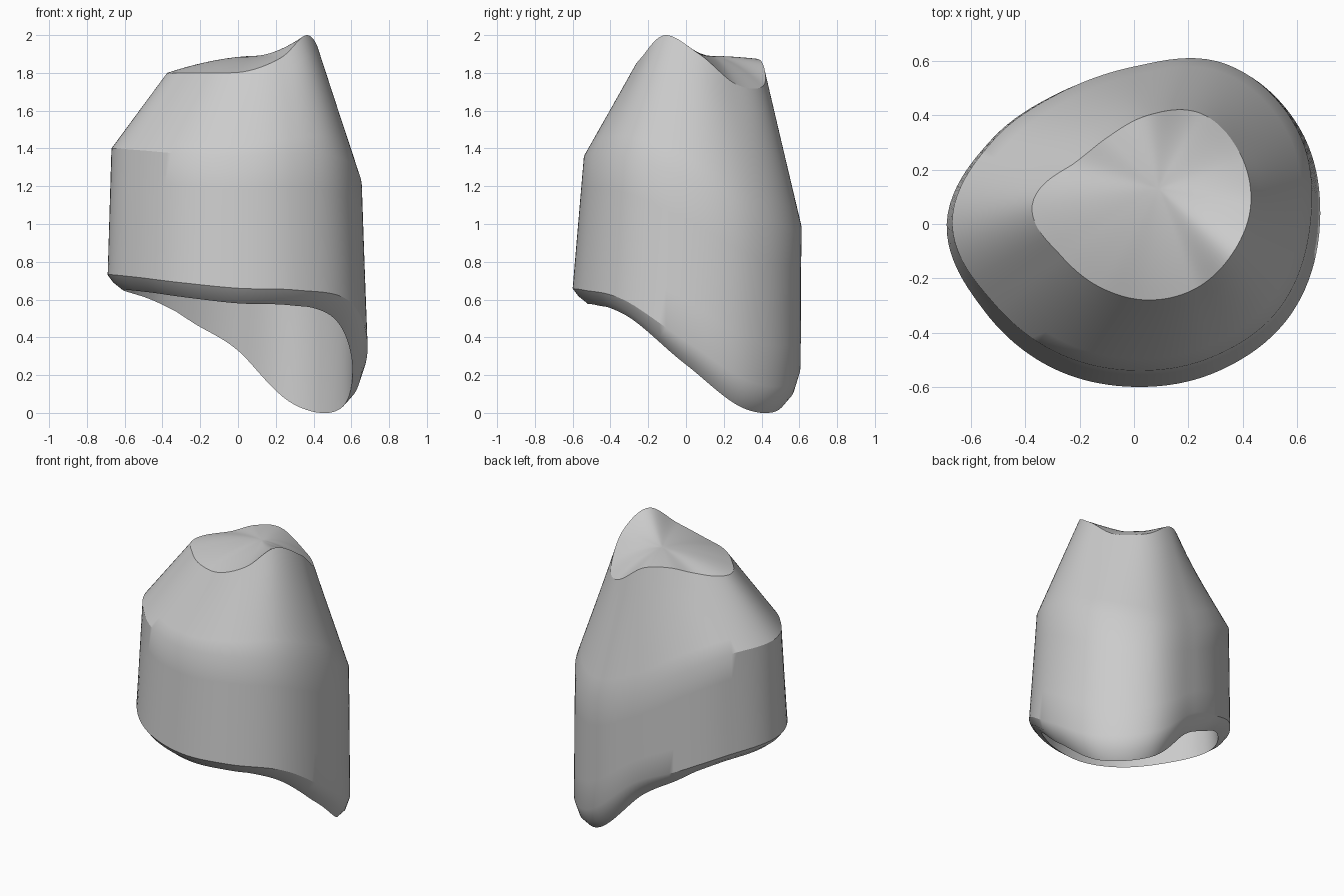
import bpy, bmesh, math
from mathutils import Vector

cube = bpy.data.objects.get("Cube")
if cube:
    bpy.data.objects.remove(cube)

SEGMENTS = 120


def periodic(values, angle):
    """Smooth closed interpolation of evenly spaced values around a circle."""
    count = len(values)
    pos = angle / math.tau * count
    i = int(pos)
    t = pos - i
    a, b, c, d = (values[(i + k) % count] for k in (-1, 0, 1, 2))
    return b + t / 2 * (c - a + t * (2*a - 5*b + 4*c - d + t * (3*(b - c) + d - a)))


def make_ring(radii, heights, centre=(0, 0)):
    ring = []
    for k in range(SEGMENTS):
        angle = math.tau * k / SEGMENTS
        radius = periodic(radii, angle)
        ring.append(Vector((centre[0] + radius * math.cos(angle),
                            centre[1] + radius * math.sin(angle),
                            periodic(heights, angle))))
    return ring


def blend(first, second, t):
    return [p.lerp(q, t) for p, q in zip(first, second)]


def corner(p):
    """One toward the long back corner, zero on the far side."""
    return max(0, math.cos(math.atan2(p.y, p.x) - .73))


def shrink(ring, inset, drop, corner_inset=0, corner_drop=0):
    """Ring moved toward the axis and lowered, with extra at the long corner."""
    result = []
    for p in ring:
        flat = Vector((p.x, p.y, 0))
        q = flat - flat.normalized() * (inset + corner_inset * corner(p))
        q.z = max(0, p.z - drop - corner_drop * corner(p))
        result.append(q)
    return result


def dish(rim, middle, steps):
    """Rings rising from a wavy rim to a smooth central mound."""
    rings = []
    for step in range(1, steps):
        t = step / steps
        ring = blend(rim, [middle] * SEGMENTS, t)
        for p, edge in zip(ring, rim):
            p.z = middle.z + (edge.z - middle.z) * (1 - t) ** 1.7
        rings.append(ring)
    return rings


def loft(name, rings, tip, material):
    """Skin a stack of rings and close its last ring onto a tip."""
    bm = bmesh.new()
    rows = [[bm.verts.new(p) for p in ring] for ring in rings]
    for low, high in zip(rows, rows[1:]):
        for k in range(SEGMENTS):
            n = (k + 1) % SEGMENTS
            bm.faces.new((low[k], low[n], high[n], high[k]))
    end = bm.verts.new(tip)
    for k in range(SEGMENTS):
        bm.faces.new((rows[-1][k], rows[-1][(k + 1) % SEGMENTS], end))
    mesh = bpy.data.meshes.new(name)
    bm.to_mesh(mesh)
    bm.free()
    mesh.materials.append(material)
    obj = bpy.data.objects.new(name, mesh)
    bpy.context.collection.objects.link(obj)
    bpy.ops.object.select_all(action="DESELECT")
    obj.select_set(True)
    bpy.context.view_layer.objects.active = obj
    bpy.ops.object.shade_smooth_by_angle(angle=math.radians(30))
    return obj


grey = bpy.data.materials.new("light grey")
grey.use_nodes = True
colour = (0.6, 0.6, 0.6, 1)
grey.diffuse_color = colour
grey.node_tree.nodes["Principled BSDF"].inputs["Base Color"].default_value = colour

# Key outlines, counter-clockwise from +x
margin = make_ring(
    [.685, .705, .678, .575, .557, .612, .69, .638, .61, .6, .625, .667],
    [.38, .16, .18, .45, .57, .68, .73, .72, .69, .66, .65, .6])
shoulder = make_ring(
    [.65, .695, .68, .58, .555, .605, .67, .592, .552, .54, .568, .62],
    [1.24, 1.06, .97, 1.06, 1.24, 1.37, 1.4, 1.39, 1.37, 1.36, 1.37, 1.35])
crest = make_ring(
    [.38, .39, .39, .33, .29, .31, .425, .37, .35, .35, .355, .36],
    [1.9, 1.74, 1.73, 1.86, 1.87, 1.83, 1.8, 1.8, 1.8, 1.81, 1.88, 2.0],
    centre=(.05, .07))
middle = Vector((.09, .13, 1.89))

# Bevelled lip below the margin, deepest at the long back corner
lip = shrink(margin, .08, .08, corner_drop=.06)
lip_mid = shrink(margin, .03, .04, corner_drop=.05)

# Thin-walled cavity, open underneath and following the outer wall
cavity_low = shrink(blend(margin, shoulder, .25), .1, 0, corner_inset=-.03)
cavity_shoulder = shrink(shoulder, .11, .04, corner_inset=-.03)
cavity_crest = shrink(crest, .1, .15)
cavity_middle = middle - Vector((0, 0, .15))
cavity = [lip, cavity_low, blend(cavity_low, cavity_shoulder, .5), cavity_shoulder]
cavity += [blend(cavity_shoulder, cavity_crest, t / 4) for t in range(1, 5)]
cavity += dish(cavity_crest, cavity_middle, 6)
cavity_obj = loft("inner_cavity", cavity, cavity_middle, grey)
cavity_obj.data.flip_normals()

# Outer wall, tapered upper part and mounded top
outer = [lip, lip_mid, margin]
outer += [blend(margin, shoulder, t / 4) for t in range(1, 5)]
outer += [blend(shoulder, crest, t / 6) for t in range(1, 7)]
outer += dish(crest, middle, 9)
loft("outer_shell", outer, middle, grey)
